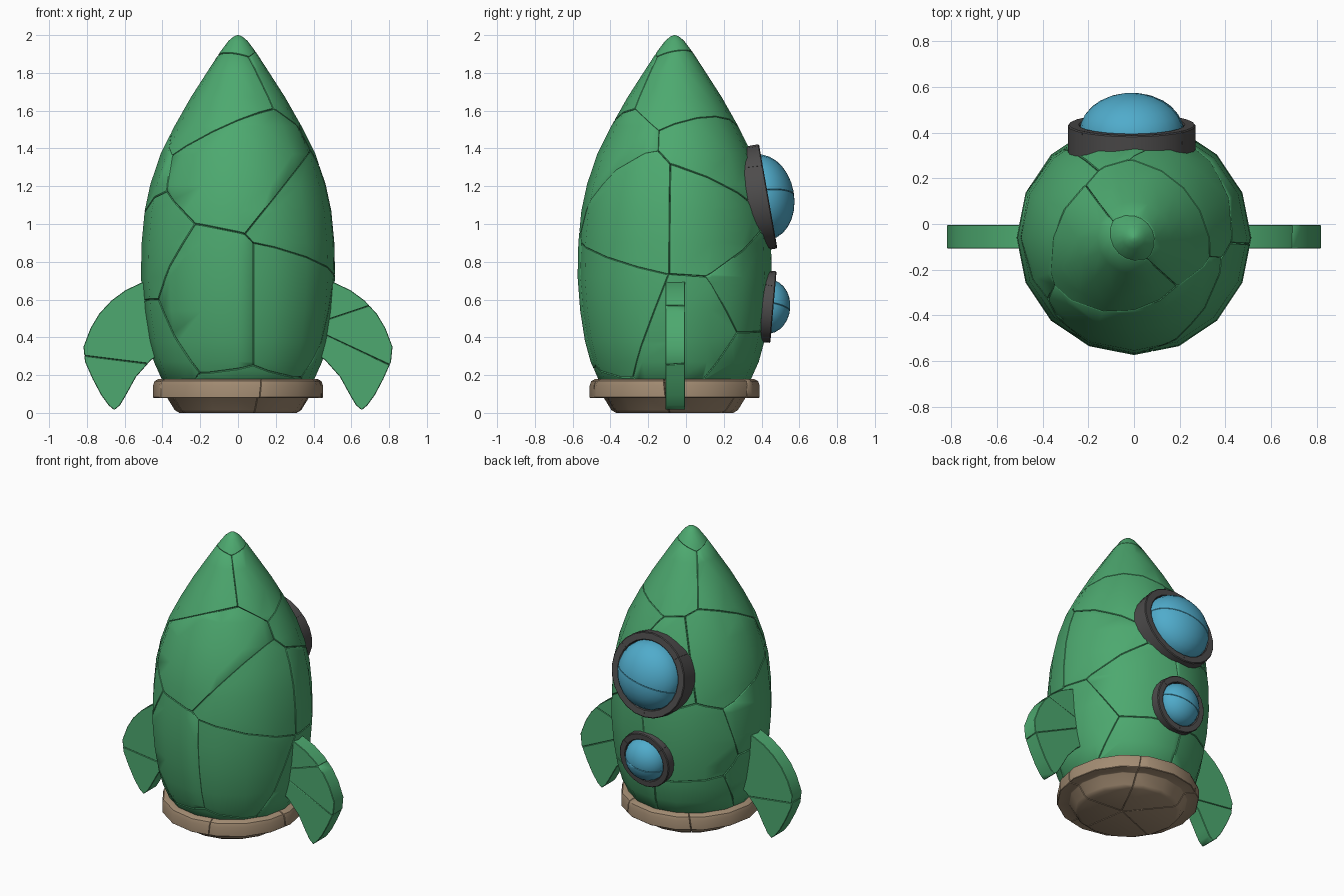
import bpy, bmesh, math, random
from mathutils import Vector, Matrix

if "Cube" in bpy.data.objects:
    bpy.data.objects.remove(bpy.data.objects["Cube"])

random.seed(4)
AXIS_Y = -0.06


def material(name, color):
    m = bpy.data.materials.new(name)
    m.diffuse_color = (*color, 1)
    m.use_nodes = True
    m.node_tree.nodes["Principled BSDF"].inputs["Base Color"].default_value = m.diffuse_color
    return m


GREEN = material("green", (0.074, 0.397, 0.160))
TAN = material("tan", (0.365, 0.262, 0.170))
DARK = material("dark", (0.075, 0.072, 0.072))
BLUE = material("blue", (0.080, 0.410, 0.600))


def lathe(profile, sides, closed=False):
    """Revolve (radius, z) points around z; capped unless the profile is closed."""
    bm = bmesh.new()
    rings = []
    for r, z in profile:
        rings.append([bm.verts.new((r * math.sin(2 * math.pi * i / sides),
                                    r * math.cos(2 * math.pi * i / sides), z)) for i in range(sides)])
    pairs = list(zip(rings, rings[1:])) + ([(rings[-1], rings[0])] if closed else [])
    for a, b in pairs:
        for i in range(sides):
            j = (i + 1) % sides
            bm.faces.new((a[i], a[j], b[j], b[i]))
    if not closed:
        bm.faces.new(rings[0])
        bm.faces.new(rings[-1])
    bmesh.ops.remove_doubles(bm, verts=bm.verts, dist=1e-5)
    bmesh.ops.recalc_face_normals(bm, faces=bm.faces)
    return bm


def plate(points, y0, y1):
    """Extrude an (x, z) outline along y."""
    bm = bmesh.new()
    face = bm.faces.new([bm.verts.new((x, y0, z)) for x, z in points])
    ext = bmesh.ops.extrude_face_region(bm, geom=[face])
    vs = [v for v in ext["geom"] if isinstance(v, bmesh.types.BMVert)]
    bmesh.ops.translate(bm, verts=vs, vec=(0, y1 - y0, 0))
    bmesh.ops.recalc_face_normals(bm, faces=bm.faces)
    return bm


def fracture(name, bm, seeds, mat, bevel=0.004, gap=0.0005):
    """Split a closed solid into one shard per seed, soften the breaks, make the object."""
    seeds = [Vector(s) for s in seeds]
    mesh = bpy.data.meshes.new(name)
    bm.to_mesh(mesh)
    bm.free()
    out = bmesh.new()
    for s in seeds:
        part = bmesh.new()
        part.from_mesh(mesh)
        for o in seeds:
            if o is s:
                continue
            n = (o - s).normalized()
            bmesh.ops.bisect_plane(part, geom=part.verts[:] + part.edges[:] + part.faces[:], dist=1e-5,
                                   plane_co=(s + o) / 2 - n * gap, plane_no=n, clear_outer=True)
            rim = [e for e in part.edges if e.is_boundary]
            if rim:
                bmesh.ops.holes_fill(part, edges=rim, sides=0)
        bmesh.ops.remove_doubles(part, verts=part.verts, dist=0.002)
        bmesh.ops.recalc_face_normals(part, faces=part.faces)
        sharp = [e for e in part.edges if e.is_manifold and e.calc_face_angle(0) > 0.75]
        if bevel and sharp:
            bmesh.ops.bevel(part, geom=sharp, offset=bevel, segments=1, affect='EDGES',
                            profile=0.5, clamp_overlap=True)
        tmp = bpy.data.meshes.new("tmp")
        part.to_mesh(tmp)
        part.free()
        out.from_mesh(tmp)
        bpy.data.meshes.remove(tmp)
    out.to_mesh(mesh)
    out.free()
    mesh.materials.append(mat)
    for p in mesh.polygons:
        p.use_smooth = True
    mesh.set_sharp_from_angle(angle=math.radians(40))
    ob = bpy.data.objects.new(name, mesh)
    bpy.context.collection.objects.link(ob)
    return ob


# Hull: pointed 16-sided body broken into shards
hull_profile = [(0.40, 0.17), (0.445, 0.27), (0.475, 0.38), (0.50, 0.54), (0.514, 0.72), (0.510, 0.90),
                (0.494, 1.07), (0.464, 1.21), (0.41, 1.37), (0.335, 1.52), (0.25, 1.67), (0.16, 1.81),
                (0.095, 1.91), (0.05, 1.97), (0.022, 1.993), (0.004, 2.0)]
hull_seeds = [(-0.14, -0.16, 1.68), (0.10, 0.06, 1.70), (0.04, -0.25, 1.29), (0.36, -0.24, 1.03),
              (-0.12, -0.33, 0.58), (0.28, -0.33, 0.58), (-0.36, -0.1, 0.80), (0.0, -0.15, 0.02),
              (0.38, 0.08, 1.03), (0.26, 0.20, 1.38), (0.38, 0.04, 0.42), (0.22, 0.27, 0.62),
              (0.2, 0.25, 0.25), (-0.05, 0.28, 1.18), (-0.22, 0.26, 0.68), (-0.30, 0.10, 1.22),
              (-0.22, 0.2, 0.22), (-0.38, -0.12, 0.38), (-0.04, -0.03, 2.12)]
hull = fracture("hull", lathe(hull_profile, 16), [(x, y - AXIS_Y, z) for x, y, z in hull_seeds], GREEN)
hull.location.y = AXIS_Y

# Base: flanged nozzle plate
base_profile = [(0.31, 0.0), (0.335, 0.015), (0.375, 0.08), (0.45, 0.08), (0.45, 0.145),
                (0.442, 0.168), (0.42, 0.18), (0.36, 0.18)]
base_seeds = [(-0.25, 0.1, 0.08), (-0.1, -0.28, 0.1), (0.27, -0.22, 0.06), (0.3, 0.15, 0.1), (0.0, 0.3, 0.04)]
base = fracture("base", lathe(base_profile, 16), base_seeds, TAN, 0.003)
base.location.y = AXIS_Y

# Fins: curved plates on both sides
fin_outline = [(0.40, 0.72), (0.51, 0.69), (0.595, 0.65), (0.67, 0.595), (0.735, 0.525), (0.78, 0.45),
               (0.818, 0.35), (0.81, 0.27), (0.77, 0.18), (0.725, 0.095), (0.685, 0.04), (0.655, 0.015),
               (0.625, 0.04), (0.595, 0.09), (0.54, 0.19), (0.46, 0.28), (0.38, 0.33)]
for side, name, seeds in ((1, "fin_right", [(0.57, 0.66), (0.65, 0.42), (0.58, 0.27)]),
                          (-1, "fin_left", [(0.62, 0.40), (0.65, 0.16)])):
    fracture(name, plate([(side * x, z) for x, z in fin_outline], -0.108, -0.004),
             [(side * x, AXIS_Y + random.uniform(-0.02, 0.02), z) for x, z in seeds], GREEN, 0.003)


# Windows: deep dark frame with a bulging glass dome, tilted to lie on the hull
def window(name, x, y, z, tilt, radius, glass_radius, bulge):
    place = Matrix.Translation((x, y, z)) @ Matrix.Rotation(math.radians(tilt - 90), 4, 'X')
    c = 0.005
    frame = lathe([(glass_radius, -0.12), (radius, -0.12), (radius, -c), (radius - c, 0),
                   (glass_radius + c, 0), (glass_radius, -c)], 24, closed=True)
    k = radius
    fracture(name + "_frame", frame, [(-k, 0.3 * k, -0.03), (0.9 * k, 0.2 * k, -0.05), (0.1 * k, -k, -0.02)],
             DARK, 0).matrix_world = place
    glass = bmesh.new()
    bmesh.ops.create_uvsphere(glass, u_segments=24, v_segments=14, radius=1)
    bmesh.ops.scale(glass, verts=glass.verts, vec=(glass_radius, glass_radius, bulge + 0.03))
    bmesh.ops.translate(glass, verts=glass.verts, vec=(0, 0, -0.03))
    fracture(name + "_glass", glass, [(0.1 * k, 0.5 * k, 0), (-0.1 * k, -0.4 * k, 0.01)],
             BLUE, 0.002).matrix_world = place


window("upper_window", -0.01, 0.435, 1.147, 10, 0.28, 0.228, 0.137)
window("lower_window", 0, 0.463, 0.56, -5, 0.19, 0.145, 0.089)
